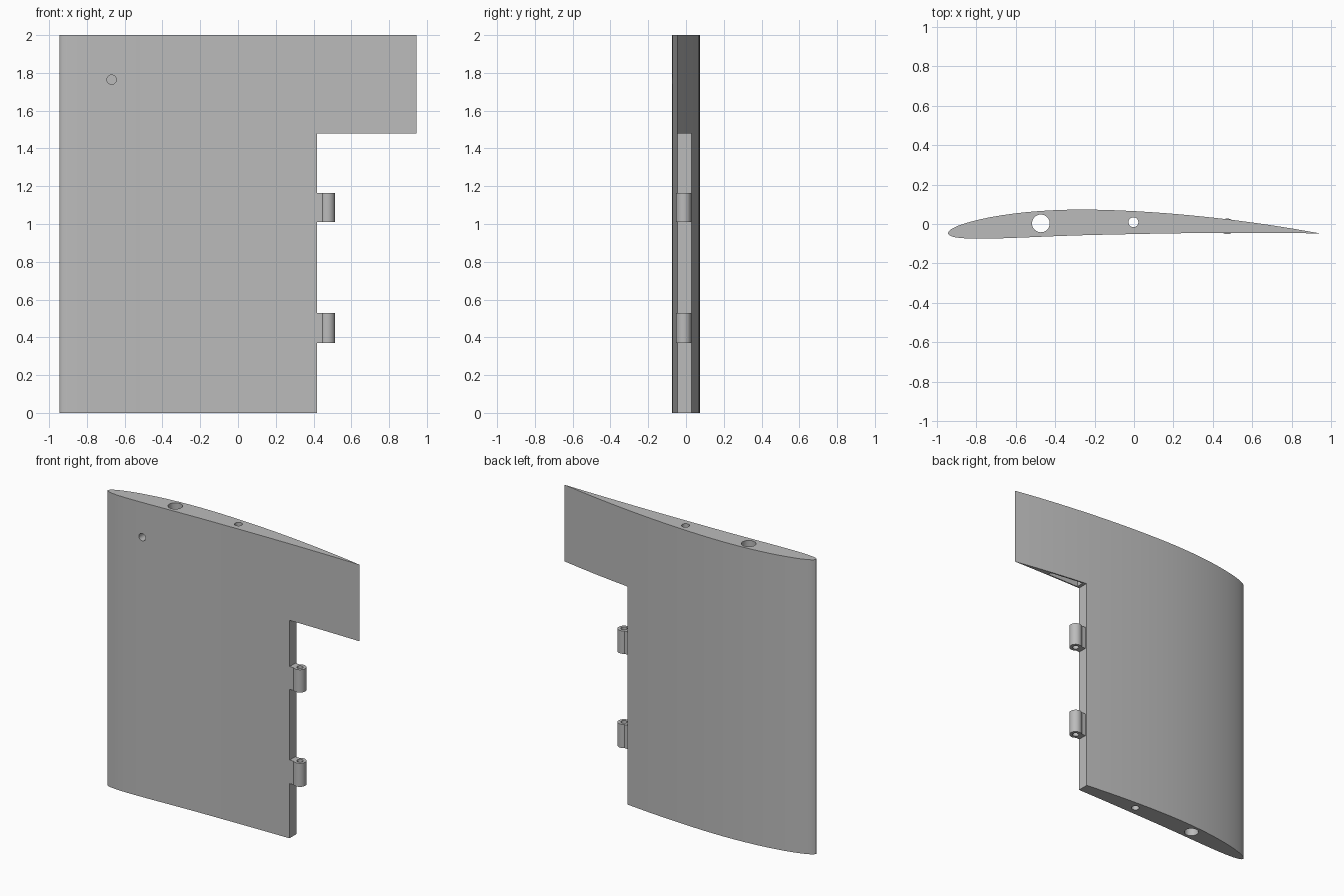
import bpy
import bmesh
from math import sin, cos, pi, sqrt, atan, radians
from mathutils import Matrix

CHORD, LEAD_X, CHORD_Y = 1.89, -0.945, -0.048
HEIGHT, NOTCH_X, NOTCH_Z = 2.0, 0.418, 1.48
PIN = (0.474, -0.012)

if "Cube" in bpy.data.objects:
    bpy.data.objects.remove(bpy.data.objects["Cube"], do_unlink=True)

grey = bpy.data.materials.new("plain grey")
grey.use_nodes = True
colour = (0.5, 0.5, 0.5, 1)
grey.diffuse_color = colour
grey.node_tree.nodes["Principled BSDF"].inputs["Base Color"].default_value = colour


def finish(bm, name):
    bmesh.ops.recalc_face_normals(bm, faces=bm.faces)
    mesh = bpy.data.meshes.new(name)
    bm.to_mesh(mesh)
    bm.free()
    mesh.materials.append(grey)
    obj = bpy.data.objects.new(name, mesh)
    bpy.context.collection.objects.link(obj)
    return obj


def prism(name, points, z0, z1):
    """Extrude an outline in x, y from z0 to z1."""
    bm = bmesh.new()
    base = bm.faces.new([bm.verts.new((x, y, z0)) for x, y in points])
    top = bmesh.ops.extrude_face_region(bm, geom=[base])["geom"]
    bmesh.ops.translate(bm, vec=(0, 0, z1 - z0),
                        verts=[g for g in top if isinstance(g, bmesh.types.BMVert)])
    return finish(bm, name)


def circle(x, y, r, n=32):
    return [(x + r * cos(2 * pi * i / n), y + r * sin(2 * pi * i / n)) for i in range(n)]


def rect(x0, x1, y0, y1):
    return [(x0, y0), (x1, y0), (x1, y1), (x0, y1)]


def combine(obj, other, operation):
    """Apply a boolean and discard the helper."""
    mod = obj.modifiers.new("boolean", 'BOOLEAN')
    mod.operation, mod.object, mod.solver = operation, other, 'EXACT'
    bpy.context.view_layer.objects.active = obj
    bpy.ops.object.modifier_apply(modifier=mod.name)
    bpy.data.objects.remove(other, do_unlink=True)


def surface(t, side, camber=0.03, peak=0.4, thick=0.07):
    """Point on the cambered section; side is +1 for the back, -1 for the front."""
    half = 5 * thick * (0.2969 * sqrt(t) - 0.126 * t - 0.3516 * t**2
                        + 0.2843 * t**3 - 0.1036 * t**4)
    k = camber / (peak**2 if t < peak else (1 - peak)**2)
    mid = k * ((2 * peak * t - t * t) if t < peak else (1 - 2 * peak + 2 * peak * t - t * t))
    slope = atan(2 * k * (peak - t))
    return (LEAD_X + CHORD * (t - side * half * sin(slope)),
            CHORD_Y + CHORD * (mid + side * half * cos(slope)))


# Wing section with the flap notch
N = 36
steps = [(1 - cos(pi * i / N)) / 2 for i in range(N + 1)]
outline = [surface(t, 1) for t in reversed(steps)] + [surface(t, -1) for t in steps[1:-1]]
wing = prism("wing_body", outline, 0, HEIGHT)
combine(wing, prism("notch", rect(NOTCH_X, 1.2, -0.5, 0.5), -0.2, NOTCH_Z), 'DIFFERENCE')

# Spar holes through the full height
for x, y, r in ((-0.473, 0.003, 0.045), (-0.003, 0.009, 0.025)):
    combine(wing, prism("spar_hole", circle(x, y, r), -0.1, HEIGHT + 0.1), 'DIFFERENCE')

# Blind hole in the front surface
drill = prism("front_hole", circle(0, 0, 0.025), 0, 0.2)
drill.data.transform(Matrix.Translation((-0.669, 0.0, 1.764)) @ Matrix.Rotation(radians(90), 4, 'X'))
combine(wing, drill, 'DIFFERENCE')

# Shallow pocket under the overhang
ends = [(0.44 - LEAD_X) / CHORD, (0.68 - LEAD_X) / CHORD]
front = [surface(t, -1) for t in ends]
back = [surface(t, 1) for t in reversed(ends)]
pocket = [(x, y + 0.009) for x, y in front] + [(x, y - 0.009) for x, y in back]
combine(wing, prism("pocket", pocket, NOTCH_Z - 0.1, NOTCH_Z + 0.04), 'DIFFERENCE')
parts = [wing]

# Hinge knuckles with pin holes
for name, z0, z1 in (("lower_hinge", 0.37, 0.53), ("upper_hinge", 1.01, 1.165)):
    px, py = PIN
    knuckle = prism(name, circle(px, py, 0.04), z0, z1)
    combine(knuckle, prism("web", rect(NOTCH_X - 0.01, px, py - 0.03, py + 0.03), z0, z1), 'UNION')
    combine(knuckle, prism("pin_hole", circle(px, py, 0.02), z0 - 0.1, z1 + 0.1), 'DIFFERENCE')
    parts.append(knuckle)

# Smooth the curved surfaces, keep the edges crisp
bpy.ops.object.select_all(action='DESELECT')
for obj in parts:
    obj.select_set(True)
bpy.context.view_layer.objects.active = wing
bpy.ops.object.shade_smooth_by_angle(angle=radians(30))
